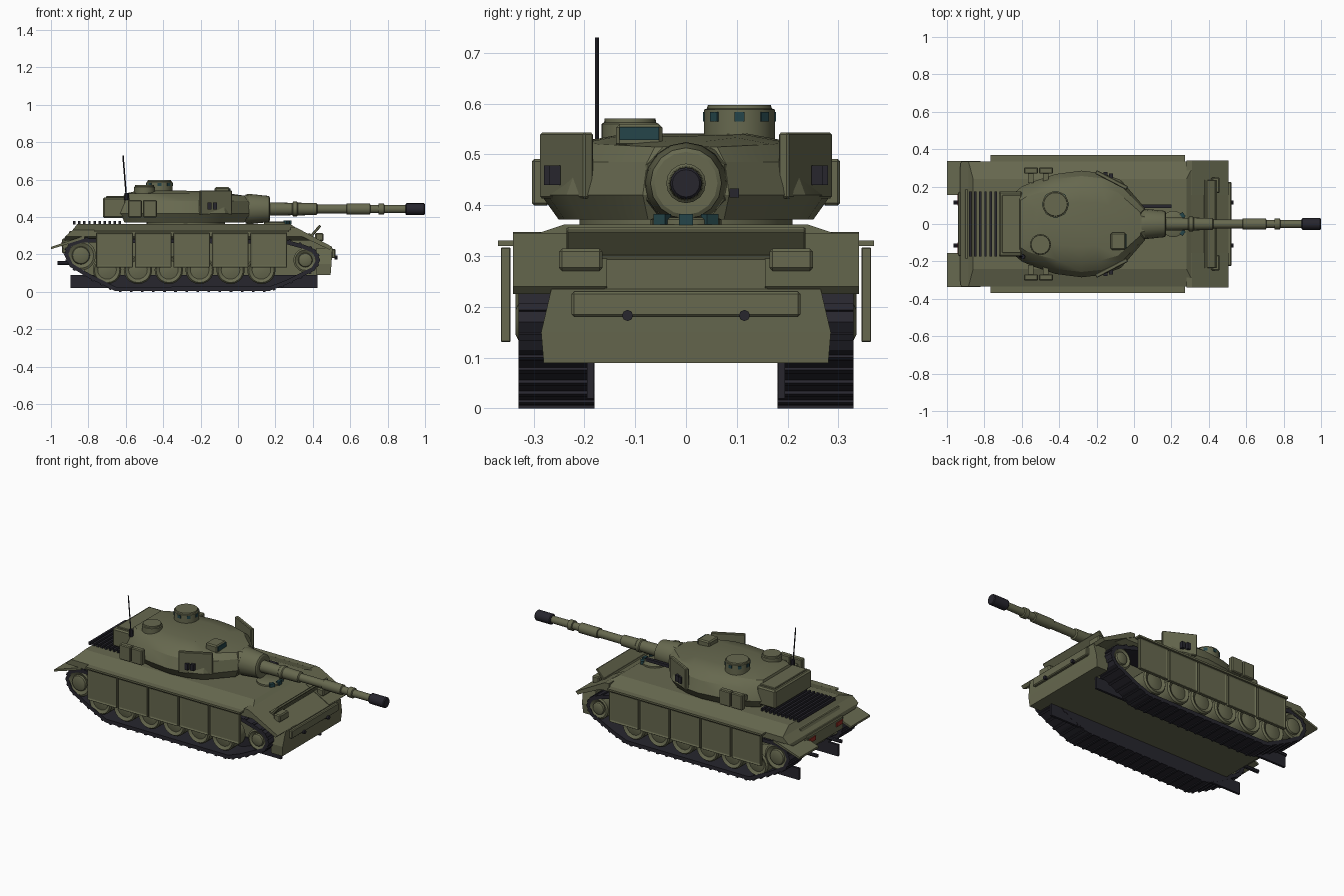
import bpy, bmesh, math
from mathutils import Matrix, Vector

if "Cube" in bpy.data.objects:
    bpy.data.objects.remove(bpy.data.objects["Cube"])


def mat(name, r, g, b):
    m = bpy.data.materials.new(name)
    m.diffuse_color = (r, g, b, 1)
    m.use_nodes = True
    m.node_tree.nodes["Principled BSDF"].inputs["Base Color"].default_value = m.diffuse_color
    return m


OLIVE = mat("olive", .135, .14, .078)
DARK = mat("dark", .02, .019, .027)
GLASS = mat("glass", .018, .06, .068)
RED = mat("red", .3, .03, .02)


def finish(name, bm, m, smooth=False, bevel=0):
    bmesh.ops.recalc_face_normals(bm, faces=bm.faces)
    me = bpy.data.meshes.new(name)
    bm.to_mesh(me)
    bm.free()
    me.materials.append(m)
    ob = bpy.data.objects.new(name, me)
    bpy.context.collection.objects.link(ob)
    if bevel:
        b = ob.modifiers.new("bevel", 'BEVEL')
        b.width, b.segments = bevel, 1
    if smooth:
        bpy.ops.object.select_all(action='DESELECT')
        ob.select_set(True)
        bpy.context.view_layer.objects.active = ob
        bpy.ops.object.shade_smooth_by_angle(angle=math.radians(28))
    return ob


def add_box(bm, c, s, ry=0, rz=0):
    mx = (Matrix.Translation(c) @ Matrix.Rotation(rz, 4, 'Z')
          @ Matrix.Rotation(ry, 4, 'Y') @ Matrix.Diagonal((*s, 1)))
    return bmesh.ops.create_cube(bm, size=1, matrix=mx)


def box(name, c, s, m=OLIVE, ry=0, rz=0, bevel=0):
    bm = bmesh.new()
    add_box(bm, c, s, ry, rz)
    return finish(name, bm, m, bevel=bevel)


def loft(name, rings, m=OLIVE, smooth=False, caps=True):
    bm = bmesh.new()
    vs = [[bm.verts.new(p) for p in r] for r in rings]
    n = len(vs[0])
    for a, b in zip(vs, vs[1:]):
        for i in range(n):
            bm.faces.new((a[i], a[(i + 1) % n], b[(i + 1) % n], b[i]))
    if caps:
        bm.faces.new(vs[0])
        bm.faces.new(vs[-1])
    return finish(name, bm, m, smooth)


def prism(name, pts, y0, y1, m=OLIVE, caps=True):
    return loft(name, [[(x, y, z) for x, z in pts] for y in (y0, y1)], m, caps=caps)


def turned(name, prof, loc, axis, m=OLIVE, n=20):
    # prof: (distance along axis, radius)
    rings = []
    for t, r in prof:
        ring = []
        for i in range(n):
            a = 2 * math.pi * i / n
            c, s = r * math.cos(a), r * math.sin(a)
            p = {'X': (t, c, s), 'Y': (c, t, s), 'Z': (c, s, t)}[axis]
            ring.append(Vector(p) + Vector(loc))
        rings.append(ring)
    return loft(name, rings, m, True)


def rect(x0, x1, y, z):
    return [(x0, -y, z), (x1, -y, z), (x1, y, z), (x0, y, z)]


# Hull
prism("lower_hull", [(-.80, .09), (.49, .09), (.50, .235), (.33, .325), (-.90, .325), (-.94, .24)], -.185, .185)
loft("upper_hull", [rect(-.93, .385, .30, .275), rect(-.925, .385, .335, .295),
                    rect(-.885, .33, .335, .33), rect(-.86, .28, .24, .362)])
loft("nose", [rect(.42, .495, .28, .09), rect(.42, .50, .285, .15), rect(.42, .505, .265, .235)])
prism("glacis", [(.28, .335), (.50, .215), (.505, .235), (.28, .36)], -.16, .16)
box("tow_bar", (.51, 0, .205), (.022, .45, .05), bevel=.005)
box("splash_board", (.415, 0, .326), (.075, .47, .014), ry=-.85, bevel=.003)
box("splash_board_foot", (.385, 0, .295), (.03, .47, .03), ry=.5)
box("rear_plate", (-.925, 0, .245), (.03, .34, .08), bevel=.005)

# Engine deck grille
bm = bmesh.new()
for i in range(10):
    add_box(bm, (-.875 + i * .027, 0, .369), (.013, .35, .018))
finish("engine_grille", bm, DARK)

# Track path, side profile
PATH = [(-.66, .006), (.17, .006), (.26, .04), (.41, .115), (.44, .17), (.415, .225), (.36, .25),
        (.25, .28), (-.84, .285), (-.905, .26), (-.93, .2), (-.90, .135), (-.80, .075)]

for s, side in ((1, "left"), (-1, "right")):
    # Track belt with cleats
    belt = prism(side + "_track", PATH, s * .18, s * .33, DARK, caps=False)
    sol = belt.modifiers.new("thick", 'SOLIDIFY')
    sol.thickness, sol.offset = .022, -1
    bm = bmesh.new()
    for a, b in zip(PATH, PATH[1:] + PATH[:1]):
        d = Vector(b) - Vector(a)
        k = max(1, round(d.length / .06))
        for i in range(k):
            p = Vector(a) + d * (i + .5) / k
            add_box(bm, (p.x, s * .255, p.y), (.014, .15, .012), ry=-math.atan2(d.y, d.x))
    finish(side + "_track_cleats", bm, DARK)
    box(side + "_track_guide", (-.235, s * .188, .055), (1.32, .014, .07), DARK)
    # Wheels
    for i in range(6):
        turned(f"{side}_road_wheel_{i}", [(-.06 * s, .076), (.045 * s, .076), (.055 * s, .068), (.045 * s, .05),
               (.052 * s, .02)], (-.70 + i * .165, s * .275, .118), 'Y')
    for nm, x, z, r in (("drive_sprocket", -.84, .195, .08), ("idler", .36, .17, .064)):
        turned(f"{side}_{nm}", [(-.06 * s, r), (.05 * s, r), (.055 * s, r * .85), (.045 * s, r * .6),
               (.055 * s, r * .55), (.06 * s, r * .4)], (x, s * .275, z), 'Y')
    # Side skirts, recessed panels
    for i in range(5):
        bm = bmesh.new()
        add_box(bm, (-.66 + i * .206, s * .355, .224), (.196, .02, .186))
        f = max(bm.faces, key=lambda q: q.calc_center_median().y * s)
        bmesh.ops.inset_region(bm, faces=[f], thickness=.012, depth=0)
        bmesh.ops.translate(bm, verts=f.verts, vec=(0, -s * .006, 0))
        finish(f"{side}_skirt_{i}", bm, OLIVE, bevel=.002)
    box(side + "_skirt_rail", (-.248, s * .352, .325), (1.04, .036, .011))
    # Fenders and flaps
    prism(side + "_front_fender", [(.28, .325), (.49, .225), (.505, .24), (.31, .345), (.28, .347)], s * .155, s * .34)
    prism(side + "_rear_flap", [(-1, .228), (-.82, .285), (-.82, .30), (-1, .24)], s * .155, s * .338)
    # Lights and hooks
    box(side + "_headlight", (.435, s * .207, .293), (.045, .085, .044), bevel=.006)
    box(side + "_tail_light", (-.937, s * .13, .255), (.016, .06, .025), RED)
    turned(side + "_front_hook", [(0, .011), (.018, .011)], (.515, s * .115, .183), 'X', DARK, 8)
    turned(side + "_rear_hook", [(0, .011), (.10, .011)], (-.965, s * .115, .155), 'X', DARK, 8)

# Turret
HALF = [(-.63, .175), (-.60, .20), (-.53, .23), (-.42, .267), (-.28, .285), (-.17, .272), (-.07, .235), (.06, .085)]
OUT = HALF + [(x, -y) for x, y in reversed(HALF)]


def level(z, sx, sy, cx=-.3, drop=0):
    return [(cx + (x - cx) * sx, y * sy, z - drop * max(0, x + .2)) for x, y in OUT]


loft("turret", [level(.372, .93, .88), level(.42, 1, 1), level(.485, .98, .90),
                level(.525, .93, .72, drop=.04), level(.541, .72, .42, drop=.06)], smooth=True)
turned("turret_ring", [(.35, .21), (.38, .21)], (-.28, 0, 0), 'Z', OLIVE, 32)
box("bustle_box", (-.66, 0, .45), (.125, .35, .11), bevel=.008)
box("bustle_lid", (-.655, 0, .506), (.10, .31, .012), bevel=.003)

# Gun mantlet, barrel and muzzle
loft("mantlet_base", [[(x, y * w, .445 + z * h) for y, z in
     ((-1, -.5), (-.5, -1), (.5, -1), (1, -.5), (1, .5), (.5, 1), (-.5, 1), (-1, .5))]
     for x, w, h in ((-.05, .14, .07), (.06, .075, .07))])
turned("mantlet", [(.04, .078), (.06, .081), (.165, .07), (.17, .062), (.17, .036)], (0, 0, .443), 'X', n=16)
turned("gun_barrel", [(.16, .036), (.29, .033), (.295, .039), (.315, .039), (.32, .034), (.42, .032), (.425, .024),
       (.58, .024), (.582, .03), (.705, .03), (.708, .022), (.75, .022), (.752, .03), (.78, .03), (.783, .022),
       (.91, .021)], (0, 0, .443), 'X', n=16)
turned("muzzle", [(.895, .026), (.90, .031), (.995, .031), (1, .027)], (0, 0, .443), 'X', DARK, 16)
box("coaxial_gun", (.09, .095, .424), (.22, .018, .018), DARK)

# Turret side armour, stowage and launchers
for s, side in ((1, "left"), (-1, "right")):
    box(side + "_cheek_plate", (-.12, s * .235, .478), (.19, .022, .13), rz=-s * .48, bevel=.004)
    for i in range(2):
        box(f"{side}_stowage_{i}", (-.551 + i * .08, s * .286, .445), (.075, .034, .092), bevel=.005)
        box(f"{side}_stowage_bracket_{i}", (-.551 + i * .08, s * .25, .445), (.03, .06, .03))
        box(f"{side}_launcher_{i}", (-.153 + i * .03, s * (.268 - i * .01), .459), (.02, .022, .038), DARK)

# Hatches, sight and antenna
turned("commander_cupola", [(.52, .07), (.588, .07), (.59, .064), (.597, .062)], (-.42, .105, 0), 'Z', n=24)
for i in range(8):
    a = i * math.pi / 4
    box(f"cupola_window_{i}", (-.42 + .067 * math.cos(a), .105 + .067 * math.sin(a), .574), (.01, .02, .018), GLASS, rz=a)
turned("loader_hatch", [(.51, .056), (.56, .056), (.563, .051), (.571, .05)], (-.50, -.11, 0), 'Z', n=24)
box("gunner_sight", (-.085, -.092, .537), (.08, .092, .045), bevel=.007)
box("sight_glass", (-.044, -.092, .541), (.006, .078, .026), GLASS)
turned("driver_hatch", [(.35, .07), (.372, .07), (.376, .062)], (.21, 0, 0), 'Z', OLIVE, 20)
for i in (-1, 0, 1):
    box(f"driver_periscope_{i + 1}", (.275 - abs(i) * .015, i * .047, .372), (.02, .028, .022), GLASS, rz=i * .6)
turned("antenna_base", [(.49, .014), (.53, .012)], (-.595, -.175, 0), 'Z', DARK, 10)
loft("antenna", [[(x + .004 * dx, -.175 + .004 * dy, z) for dx, dy in ((1, 0), (0, 1), (-1, 0), (0, -1))]
                 for x, z in ((-.598, .52), (-.615, .73))], DARK)
